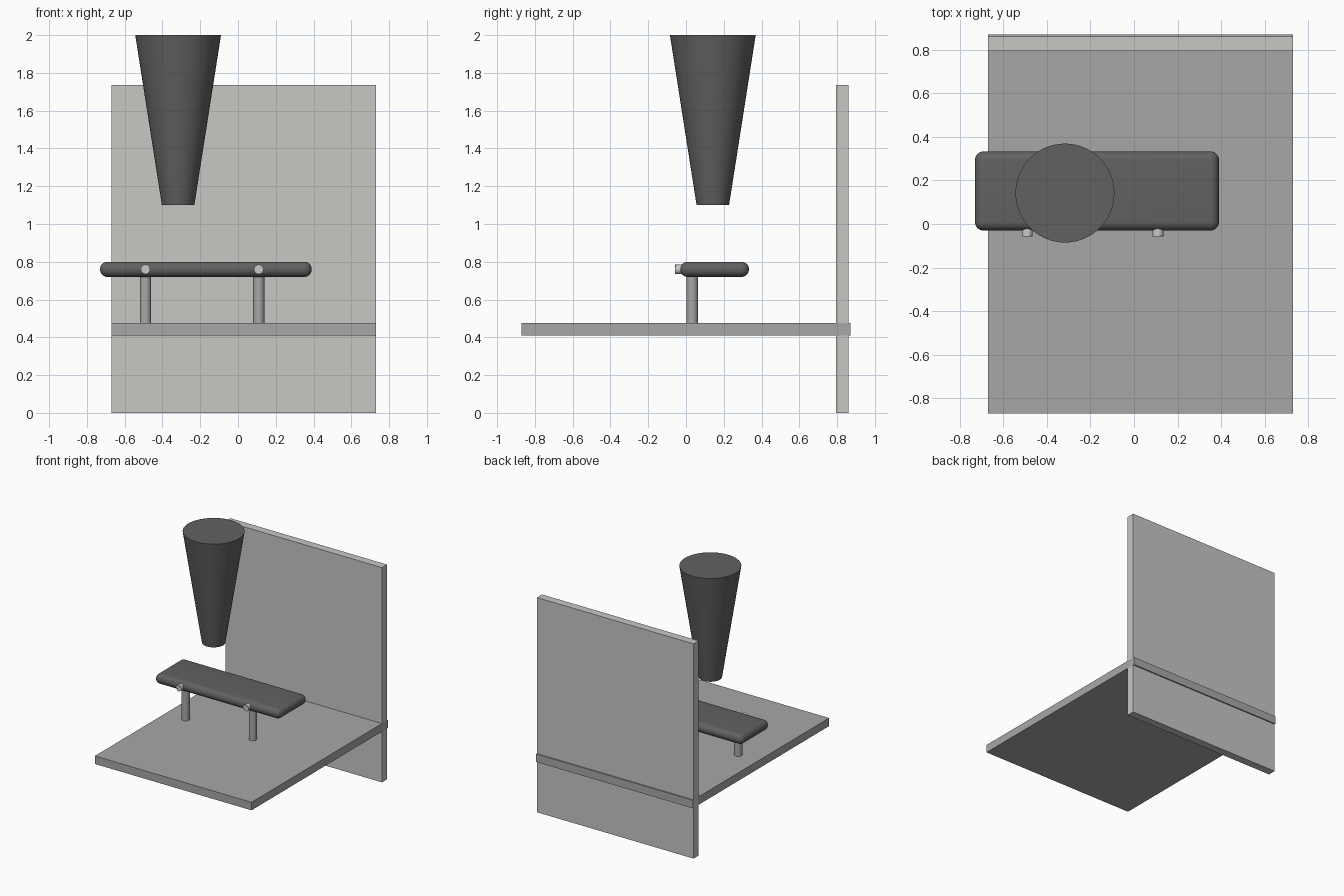
import bpy
import math

cube = bpy.data.objects.get("Cube")
if cube:
    bpy.data.objects.remove(cube, do_unlink=True)


def material(name, r, g, b):
    m = bpy.data.materials.new(name)
    m.use_nodes = True
    m.diffuse_color = (r, g, b, 1)
    m.node_tree.nodes["Principled BSDF"].inputs["Base Color"].default_value = (r, g, b, 1)
    return m


wall_grey = material("pale warm grey", 0.58, 0.57, 0.55)
floor_grey = material("mid grey", 0.39, 0.39, 0.39)
dark_grey = material("dark grey", 0.12, 0.12, 0.12)
screw_grey = material("light screw grey", 0.60, 0.59, 0.56)


def finish(name, mat, smooth=False):
    ob = bpy.context.object
    ob.name = name
    ob.data.materials.append(mat)
    if smooth:
        bpy.ops.object.shade_smooth_by_angle(angle=math.radians(35))
    return ob


def box(name, x, y, z, mat, bevel=0):
    """Box given by (min, max) ranges, optionally with rounded edges."""
    bpy.ops.mesh.primitive_cube_add(size=1, location=[sum(r) / 2 for r in (x, y, z)])
    bpy.context.object.scale = [r[1] - r[0] for r in (x, y, z)]
    bpy.ops.object.transform_apply(location=False, rotation=False, scale=True)
    ob = bpy.context.object
    if bevel:
        mod = ob.modifiers.new("round", 'BEVEL')
        mod.width, mod.segments = bevel, 8
        bpy.ops.object.modifier_apply(modifier=mod.name)
    return finish(name, mat, bool(bevel))


def cylinder(name, radius, depth, location, mat, rotation=(0, 0, 0)):
    bpy.ops.mesh.primitive_cylinder_add(vertices=32, radius=radius, depth=depth,
                                        location=location, rotation=rotation)
    return finish(name, mat, True)


# Floor slab and upright wall
span = (-0.67, 0.73)
box("floor_slab", span, (-0.87, 0.87), (0.41, 0.475), floor_grey)
box("back_wall", span, (0.795, 0.86), (0, 1.735), wall_grey)

# Rounded bench top
box("bench_top", (-0.73, 0.39), (-0.03, 0.333), (0.72, 0.80), dark_grey, 0.039)

# Posts with slotted screws in front
for side, x in (("right", -0.49), ("left", 0.11)):
    cylinder(side + "_post", 0.03, 0.275, (x, 0.033, 0.6125), floor_grey)
    screw = cylinder(side + "_screw", 0.025, 0.06, (x, -0.028, 0.76),
                     screw_grey, (math.pi / 2, 0, 0))
    bpy.ops.mesh.primitive_cube_add(size=1, location=(x, -0.058, 0.76),
                                    rotation=(0, -math.pi / 4, 0))
    slot = bpy.context.object
    slot.name = side + "_slot_cutter"
    slot.scale = (0.08, 0.012, 0.007)
    slot.hide_render = True
    slot.hide_viewport = False
    cut = screw.modifiers.new("slot", 'BOOLEAN')
    cut.operation, cut.object = 'DIFFERENCE', slot
    bpy.ops.object.select_all(action='DESELECT')
    screw.select_set(True)
    bpy.context.view_layer.objects.active = screw
    bpy.ops.object.modifier_apply(modifier=cut.name)
    bpy.data.objects.remove(slot, do_unlink=True)

# Tapered hanging cone
bpy.ops.mesh.primitive_cone_add(vertices=64, radius1=0.086, radius2=0.227,
                                depth=0.9, location=(-0.317, 0.142, 1.55))
finish("hanging_cone", dark_grey, True)
